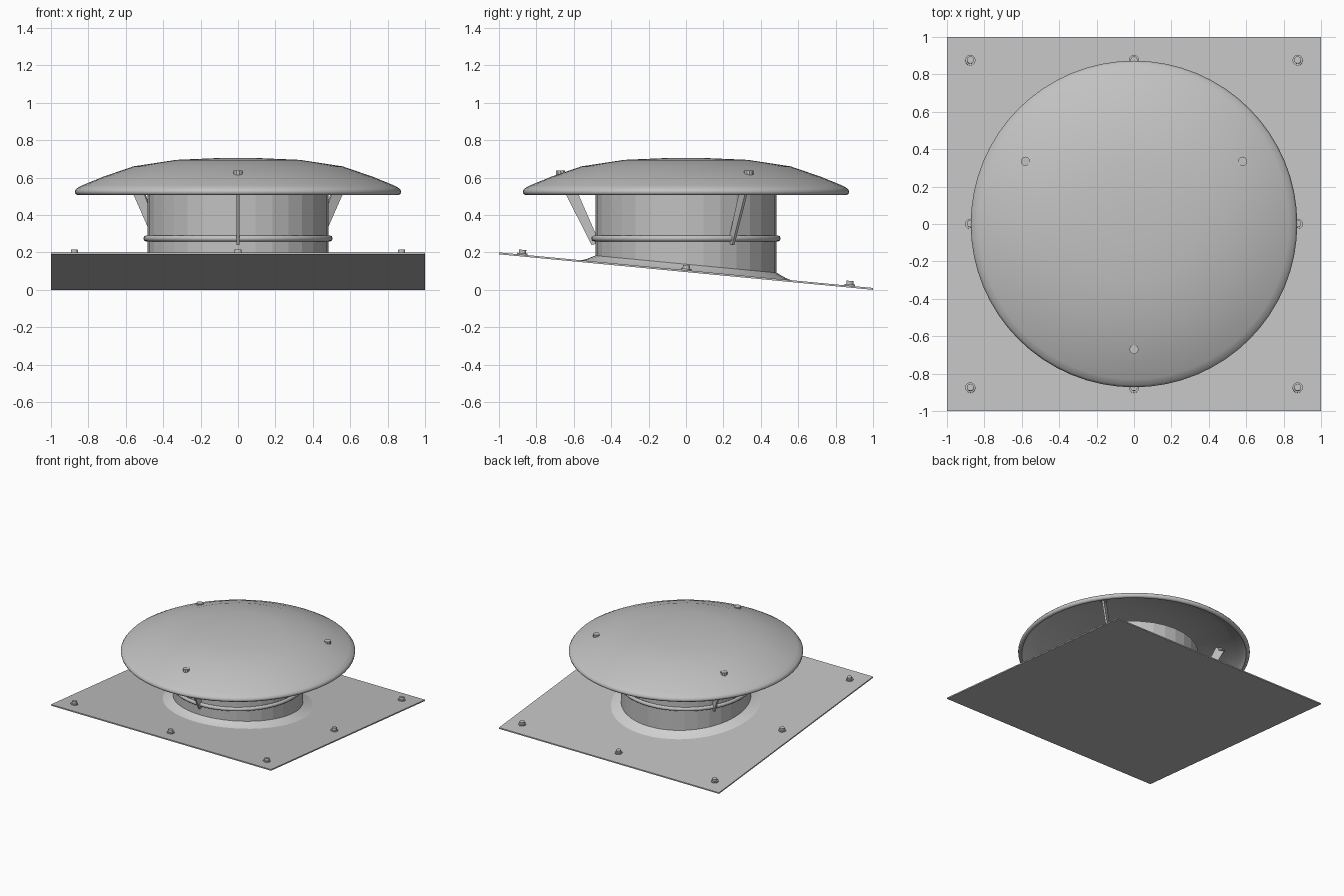
import bpy, bmesh, math
from mathutils import Matrix, Vector

if "Cube" in bpy.data.objects:
    bpy.data.objects.remove(bpy.data.objects["Cube"])

SLOPE = 0.095


def plate_z(y):
    """Height of the sloped base plate's top surface."""
    return 0.105 - SLOPE * y


def material(name, v):
    m = bpy.data.materials.new(name)
    m.diffuse_color = (v, v, v, 1)
    m.use_nodes = True
    m.node_tree.nodes["Principled BSDF"].inputs["Base Color"].default_value = m.diffuse_color
    return m


STEEL = material("galvanised_grey", 0.54)
LIGHT = material("light_grey", 0.64)


def finish(name, bm, mat, smooth=None):
    bmesh.ops.remove_doubles(bm, verts=bm.verts[:], dist=1e-5)
    bmesh.ops.recalc_face_normals(bm, faces=bm.faces[:])
    me = bpy.data.meshes.new(name)
    bm.to_mesh(me)
    bm.free()
    me.materials.append(mat)
    ob = bpy.data.objects.new(name, me)
    bpy.context.collection.objects.link(ob)
    if smooth:
        bpy.ops.object.select_all(action='DESELECT')
        ob.select_set(True)
        bpy.context.view_layer.objects.active = ob
        bpy.ops.object.shade_smooth_by_angle(angle=math.radians(smooth))
    return ob


def lathe(name, profile, sides, mat, closed=True, smooth=None):
    """Spin (radius, z, on_plate) points; on_plate heights follow the slope."""
    bm = bmesh.new()
    rings = []
    for r, z, on_plate in profile:
        ring = []
        for i in range(sides):
            a = 2 * math.pi * i / sides
            x, y = r * math.cos(a), r * math.sin(a)
            ring.append(bm.verts.new((x, y, z + (plate_z(y) if on_plate else 0))))
        rings.append(ring)
    pairs = list(zip(rings, rings[1:]))
    if closed:
        pairs.append((rings[-1], rings[0]))
    for lo, hi in pairs:
        for i in range(sides):
            j = (i + 1) % sides
            bm.faces.new((lo[i], lo[j], hi[j], hi[i]))
    bmesh.ops.dissolve_degenerate(bm, dist=1e-6, edges=bm.edges[:])
    return finish(name, bm, mat, smooth)


def prism(name, outline, depth, mat, matrix):
    """Extrude an outline in local XZ along Y, centred."""
    bm = bmesh.new()
    a = [bm.verts.new((x, -depth / 2, z)) for x, z in outline]
    b = [bm.verts.new((x, depth / 2, z)) for x, z in outline]
    bm.faces.new(a)
    bm.faces.new(b[::-1])
    for i in range(len(a)):
        j = (i + 1) % len(a)
        bm.faces.new((a[i], a[j], b[j], b[i]))
    bm.transform(matrix)
    return finish(name, bm, mat)


def bolt(name, matrix, parts, sides):
    """Stack of discs: (radius, bottom, top)."""
    bm = bmesh.new()
    for r, z0, z1 in parts:
        bmesh.ops.create_cone(bm, cap_ends=True, segments=sides, radius1=r, radius2=r,
                              depth=z1 - z0, matrix=Matrix.Translation((0, 0, (z0 + z1) / 2)))
    bm.transform(matrix)
    return finish(name, bm, STEEL)


# sloped base plate
prism("base_plate", [(-1, 0.2), (1, 0.01), (1, 0), (-1, 0.19)], 2, STEEL,
      Matrix.Rotation(math.pi / 2, 4, 'Z'))

# flashing collar between plate and pipe
lathe("flashing", [(0.56, 0, True), (0.53, 0.01, True), (0.485, 0.032, True),
                   (0.48, 0, True)], 48, LIGHT, smooth=40)

# vent pipe, open at the top
lathe("vent_pipe", [(0.485, -0.003, True), (0.485, 0.515, False),
                    (0.475, 0.515, False), (0.475, -0.003, True)], 32, STEEL)

# rounded clamp band
band = [(0.492 + 0.014 * math.cos(t * math.pi / 4), 0.275 + 0.016 * math.sin(t * math.pi / 4), False)
        for t in range(8)]
lathe("clamp_band", band, 48, STEEL, smooth=50)

# domed rain cap, a thin shell with a rolled lip
cap = [(0, 0.705), (0.12, 0.704), (0.33, 0.695), (0.56, 0.66), (0.72, 0.605), (0.83, 0.56),
       (0.862, 0.543), (0.873, 0.528), (0.870, 0.514), (0.858, 0.506), (0.845, 0.508),
       (0.838, 0.52), (0.82, 0.55), (0.715, 0.595), (0.555, 0.65), (0.33, 0.685), (0, 0.695)]
lathe("rain_cap", [(r, z, False) for r, z in cap], 64, STEEL, closed=False, smooth=50)

# three struts with bolts through the cap
for k, deg in enumerate((-90, 30, 150)):
    spin = Matrix.Rotation(math.radians(deg), 4, 'Z')
    prism(f"strut_{k + 1}", [(0.505, 0.24), (0.69, 0.605), (0.625, 0.625), (0.485, 0.305),
                             (0.485, 0.245)], 0.014, STEEL, spin)
    bolt(f"cap_bolt_{k + 1}", spin @ Matrix.Translation((0.67, 0, 0.62)),
         [(0.025, -0.02, 0.018)], 10)

# eight bolts with washers around the plate
tilt = Matrix.Rotation(-math.atan(SLOPE), 4, 'X')
n = 0
for x in (-0.875, 0, 0.875):
    for y in (-0.875, 0, 0.875):
        if x or y:
            n += 1
            bolt(f"plate_bolt_{n}", Matrix.Translation((x, y, plate_z(y))) @ tilt,
                 [(0.028, -0.003, 0.008), (0.019, 0.008, 0.026)], 12)
